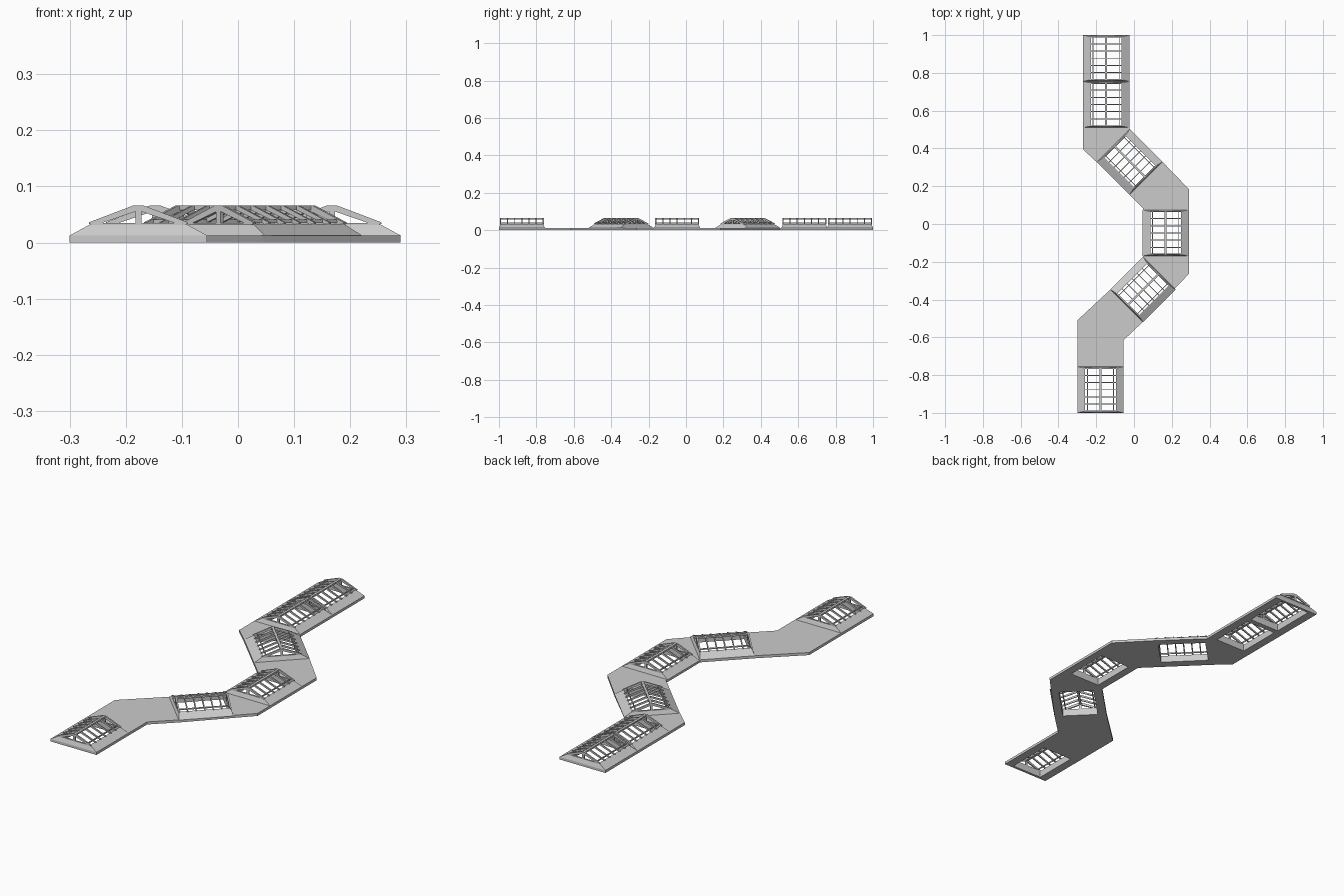
import bpy, bmesh, math
from mathutils import Matrix, Vector

if "Cube" in bpy.data.objects:
    bpy.data.objects.remove(bpy.data.objects["Cube"], do_unlink=True)

grey = bpy.data.materials.new("concrete_grey")
grey.use_nodes = True
colour = (0.6, 0.6, 0.6, 1)
grey.diffuse_color = colour
grey.node_tree.nodes["Principled BSDF"].inputs["Base Color"].default_value = colour

SLAB, KERB, RIDGE = 0.0125, 0.033, 0.066   # heights
HALF = 0.1225                              # half of a bay
HOLE_X, HOLE_Y = 0.081, 0.11               # half of the opening


def finish(bm, name, place=Matrix()):
    bmesh.ops.recalc_face_normals(bm, faces=bm.faces)
    mesh = bpy.data.meshes.new(name)
    bm.to_mesh(mesh)
    bm.free()
    mesh.materials.append(grey)
    ob = bpy.data.objects.new(name, mesh)
    ob.matrix_world = place
    bpy.context.collection.objects.link(ob)
    return ob


def box(bm, centre, size):
    m = Matrix.Translation(centre) @ Matrix.Diagonal((*size, 1))
    bmesh.ops.create_cube(bm, size=1, matrix=m)


def prism(bm, points, y, width):
    """Extrude an x-z outline along y, centred on y."""
    face = bm.faces.new([bm.verts.new((x, y - width / 2, z)) for x, z in points])
    new = bmesh.ops.extrude_face_region(bm, geom=[face])["geom"]
    bmesh.ops.translate(bm, vec=(0, width, 0),
                        verts=[v for v in new if isinstance(v, bmesh.types.BMVert)])


def kerb(place, name):
    """Sloped upstand around the opening."""
    bm = bmesh.new()
    rings = []
    for hx, hy, z in ((HALF, HALF, SLAB), (HOLE_X + 0.004, HOLE_Y + 0.004, KERB),
                      (HOLE_X, HOLE_Y, KERB), (HOLE_X, HOLE_Y, SLAB)):
        rings.append([bm.verts.new((sx * hx, sy * hy, z))
                      for sx, sy in ((-1, -1), (1, -1), (1, 1), (-1, 1))])
    for a, b in zip(rings, rings[1:] + rings[:1]):
        for i in range(4):
            j = (i + 1) % 4
            bm.faces.new((a[i], a[j], b[j], b[i]))
    finish(bm, name, place)


def roof(place, name):
    """Skylight frame: rafters, ridge beam, eaves bars and gable posts."""
    bm = bmesh.new()
    end = 0.114
    for i in range(7):
        gable = i in (0, 6)
        y = -end + i * end / 3
        depth = 0.009 if gable else 0.006
        width = 0.007 if gable else 0.005
        for s in (-1, 1):
            prism(bm, [(s * 0.088, KERB), (s * 0.088, KERB + 0.003), (s * 0.009, RIDGE),
                       (0, RIDGE), (0, RIDGE - depth), (s * (0.088 - depth * 2), KERB)],
                  y, width)
        if gable:
            box(bm, (0, y, (KERB + RIDGE) / 2), (0.011, width, RIDGE - KERB - 0.004))
            box(bm, (0, y, KERB), (0.17, width, 0.004))
    box(bm, (0, 0, RIDGE - 0.004), (0.011, end * 2, 0.008))
    for s in (-1, 1):
        box(bm, (s * 0.069, 0, KERB + 0.005), (0.004, end * 2, 0.006))
    finish(bm, name, place)


# Walkway slab following the zigzag
outline = [(-0.27, 1), (-0.025, 1), (-0.025, 0.5), (0.15, 0.33), (0.29, 0.185),
           (0.29, -0.265), (0.045, -0.52), (-0.055, -0.615), (-0.055, -1), (-0.3, -1),
           (-0.3, -0.51), (-0.125, -0.347), (0.047, -0.175), (0.047, 0.085),
           (-0.2, 0.33), (-0.27, 0.395)]
bm = bmesh.new()
base = bm.faces.new([bm.verts.new((x, y, 0)) for x, y in outline])
top = bmesh.ops.extrude_face_region(bm, geom=[base])["geom"]
bmesh.ops.translate(bm, vec=(0, 0, SLAB),
                    verts=[v for v in top if isinstance(v, bmesh.types.BMVert)])
slab = finish(bm, "walkway_slab")

# Six roofed bays: x, y, turn in degrees
bays = [(-0.1475, 0.8775, 0), (-0.1475, 0.6325, 0), (-0.022, 0.33, 45),
        (0.1675, -0.0475, 0), (0.048, -0.347, -45), (-0.1775, -0.8775, 0)]
cut = bmesh.new()
for n, (x, y, turn) in enumerate(bays, 1):
    place = Matrix.Translation((x, y, 0)) @ Matrix.Rotation(math.radians(turn), 4, "Z")
    kerb(place, f"skylight_kerb_{n}")
    roof(place, f"skylight_frame_{n}")
    bmesh.ops.create_cube(cut, size=1, matrix=place @ Matrix.Diagonal(
        (HOLE_X * 2, HOLE_Y * 2, 0.1, 1)))

# Cut the openings through the slab
cutter = finish(cut, "opening_cutter")
cutter.hide_render = True
mod = slab.modifiers.new("openings", "BOOLEAN")
mod.operation, mod.solver, mod.object = "DIFFERENCE", "EXACT", cutter
bpy.context.view_layer.objects.active = slab
bpy.ops.object.modifier_apply(modifier=mod.name)
bpy.data.objects.remove(cutter, do_unlink=True)
